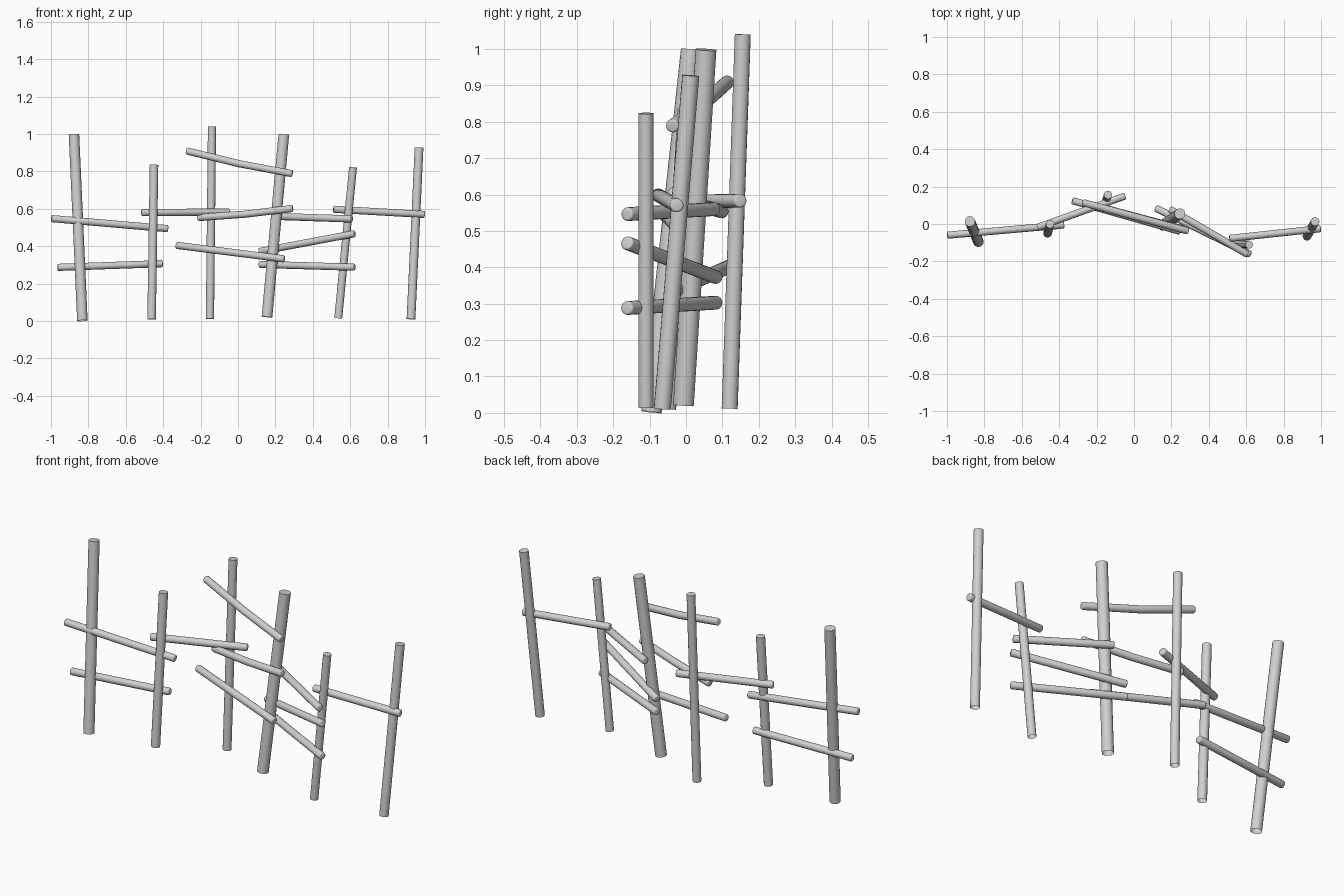
import bpy
import bmesh
from mathutils import Vector

cube = bpy.data.objects.get("Cube")
if cube:
    bpy.data.objects.remove(cube, do_unlink=True)

# One pale grey for all the timber
grey = bpy.data.materials.new("pale_grey")
grey.use_nodes = True
colour = (0.63, 0.63, 0.63, 1)
grey.diffuse_color = colour
bsdf = next(n for n in grey.node_tree.nodes if n.type == 'BSDF_PRINCIPLED')
bsdf.inputs["Base Color"].default_value = colour


def pole(name, start, end, radius, sag=0.0, closed=True, worn=0.0, sides=16):
    """Round pole from start to end, its middle dropping by sag."""
    a, b = Vector(start), Vector(end)
    turn = (b - a).to_track_quat('Z', 'Y')
    centres = [a, (a + b) / 2 - Vector((0, 0, sag)), b]
    bm = bmesh.new()
    bmesh.ops.create_circle(bm, cap_ends=True, segments=sides, radius=radius)
    bmesh.ops.rotate(bm, verts=bm.verts, matrix=turn.to_matrix())
    bmesh.ops.translate(bm, verts=bm.verts, vec=a)
    face = bm.faces[:][0]
    for low, high in zip(centres, centres[1:]):
        keep = closed and low == a
        out = bmesh.ops.extrude_face_region(bm, geom=[face], use_keep_orig=keep)
        face = [g for g in out["geom"] if isinstance(g, bmesh.types.BMFace)][0]
        bmesh.ops.translate(bm, verts=face.verts[:], vec=high - low)
        if not keep:
            # Drop the starting disc so the tube is hollow behind the new end
            old = [f for f in bm.faces if len(f.verts) == sides and f != face
                   and (f.calc_center_median() - low).length < 1e-4]
            bmesh.ops.delete(bm, geom=old, context='FACES_ONLY')
    # Round off the rail ends
    if worn:
        rims = [e for e in bm.edges if any(len(f.verts) == sides for f in e.link_faces)]
        bmesh.ops.bevel(bm, geom=rims, offset=worn, segments=3, profile=0.5,
                        affect='EDGES')
    bmesh.ops.recalc_face_normals(bm, faces=bm.faces)
    mesh = bpy.data.meshes.new(name)
    bm.to_mesh(mesh)
    bm.free()
    mesh.materials.append(grey)
    obj = bpy.data.objects.new(name, mesh)
    bpy.context.collection.objects.link(obj)
    bpy.ops.object.select_all(action='DESELECT')
    obj.select_set(True)
    bpy.context.view_layer.objects.active = obj
    bpy.ops.object.shade_smooth_by_angle(angle=0.7)


# Leaning upright posts, open at the foot, from the model's right to its left
posts = [
    ((-0.832, -0.095, 0.002), (-0.877, 0.014, 0.998), 0.028),
    ((-0.462, -0.05, 0.01), (-0.449, 0.0, 0.835), 0.023),
    ((-0.15, 0.12, 0.012), (-0.139, 0.156, 1.04), 0.022),
    ((0.155, -0.007, 0.022), (0.245, 0.055, 0.998), 0.029),
    ((0.536, -0.11, 0.015), (0.615, -0.11, 0.823), 0.021),
    ((0.925, -0.065, 0.011), (0.968, 0.013, 0.927), 0.0235),
]
for i, (foot, top, radius) in enumerate(posts, 1):
    pole(f"post_{i}", foot, top, radius, closed=False)

# Crooked rails between neighbouring posts
rails = [
    ("right_upper_rail", (-0.998, -0.06, 0.548), (-0.374, -0.005, 0.494), 0),
    ("right_lower_rail", (-0.965, -0.057, 0.287), (-0.403, -0.008, 0.307), 0),
    ("link_rail", (-0.515, -0.018, 0.58), (-0.047, 0.15, 0.583), 0),
    ("middle_top_rail", (-0.275, 0.115, 0.91), (0.29, -0.038, 0.788), 0.008),
    ("middle_upper_rail", (-0.215, 0.1, 0.553), (0.292, -0.035, 0.602), 0.006),
    ("middle_lower_rail", (-0.33, 0.125, 0.405), (0.248, -0.04, 0.332), 0),
    ("left_upper_rail", (0.19, 0.08, 0.56), (0.608, -0.163, 0.546), 0),
    ("left_diagonal_rail", (0.115, 0.085, 0.372), (0.623, -0.163, 0.467), 0),
    ("left_lower_rail", (0.115, 0.085, 0.303), (0.623, -0.163, 0.288), 0),
    ("end_rail", (0.51, -0.077, 0.598), (0.998, -0.025, 0.57), 0),
]
for name, start, end, sag in rails:
    pole(name, start, end, 0.019, sag, worn=0.006)
